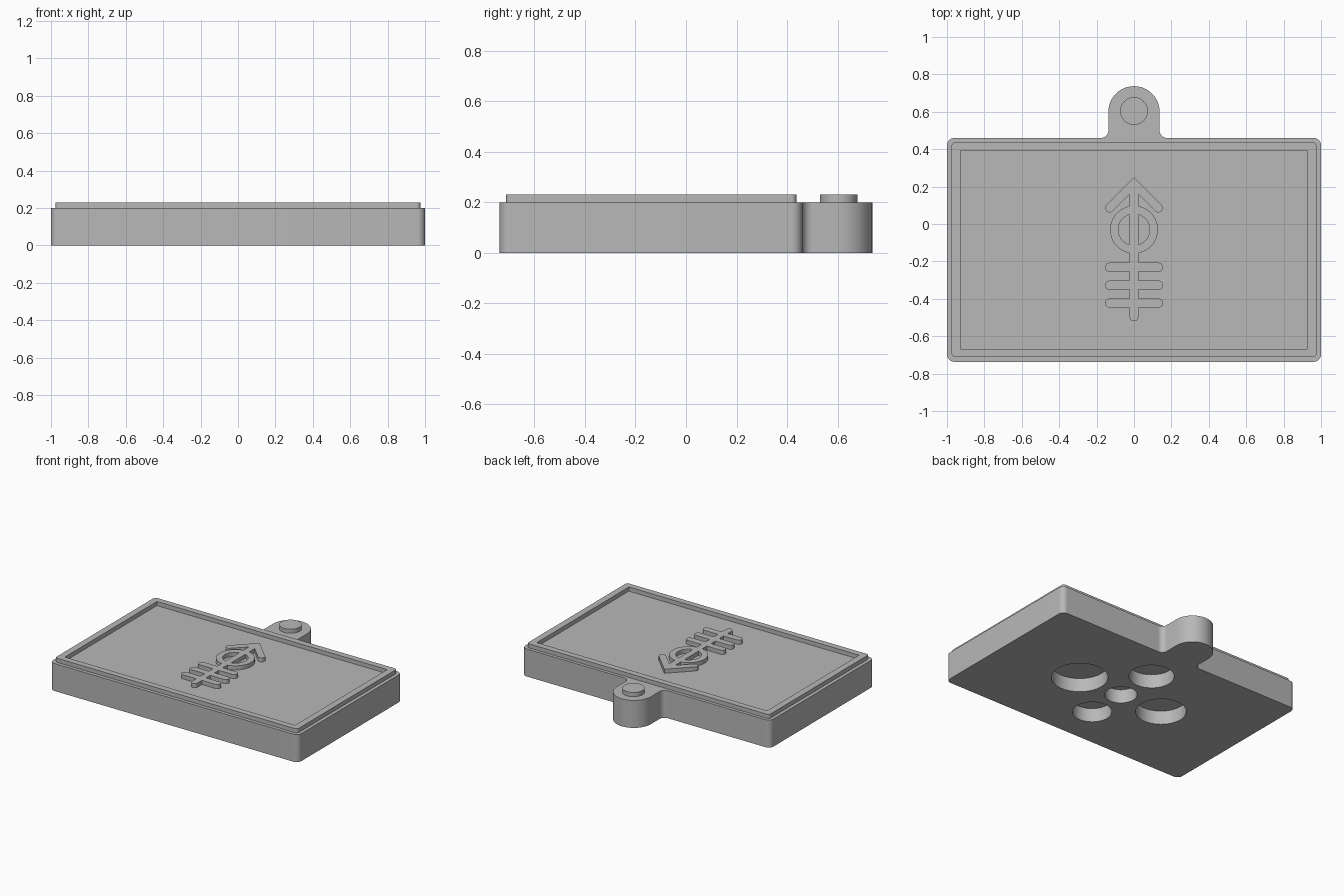
import bpy, bmesh, math
from mathutils import Vector

if "Cube" in bpy.data.objects:
    bpy.data.objects.remove(bpy.data.objects["Cube"])

grey = bpy.data.materials.new("plain_grey")
grey.diffuse_color = (0.48, 0.48, 0.48, 1)
grey.use_nodes = True
grey.node_tree.nodes["Principled BSDF"].inputs["Base Color"].default_value = grey.diffuse_color


def outline(corners, steps=12):
    """Closed loop of right-angled corners (x, y, radius), each rounded off."""
    pts = []
    for i, (x, y, r) in enumerate(corners):
        p = Vector((x, y))
        d1 = (Vector(corners[i - 1][:2]) - p).normalized()
        d2 = (Vector(corners[(i + 1) % len(corners)][:2]) - p).normalized()
        c = p + r * (d1 + d2)
        for k in range(steps + 1 if r else 1):
            a = math.pi / 2 * k / steps
            q = c - r * (d2 * math.cos(a) + d1 * math.sin(a))
            if not pts or (q - pts[-1]).length > 1e-5:
                pts.append(q)
    if (pts[0] - pts[-1]).length < 1e-5:
        pts.pop()
    return pts


def rect(x0, x1, y0, y1, r=0):
    return outline([(x0, y0, r), (x1, y0, r), (x1, y1, r), (x0, y1, r)])


def circle(x, y, r, n=64):
    return [Vector((x + r * math.cos(2 * math.pi * k / n),
                    y + r * math.sin(2 * math.pi * k / n))) for k in range(n)]


def prism(name, loops, z0, z1):
    """Extrude an outline; any further loops are openings."""
    bm = bmesh.new()
    edges = []
    for loop in loops:
        vs = [bm.verts.new((p.x, p.y, z0)) for p in loop]
        if len(loops) == 1:
            bm.faces.new(vs)
        else:
            edges += [bm.edges.new((vs[i - 1], vs[i])) for i in range(len(vs))]
    if edges:
        bmesh.ops.triangle_fill(bm, use_beauty=True, edges=edges, normal=(0, 0, 1))
    res = bmesh.ops.extrude_face_region(bm, geom=bm.faces[:], use_keep_orig=True)
    top = [g for g in res["geom"] if isinstance(g, bmesh.types.BMVert)]
    bmesh.ops.translate(bm, verts=top, vec=(0, 0, z1 - z0))
    bmesh.ops.recalc_face_normals(bm, faces=bm.faces[:])
    me = bpy.data.meshes.new(name)
    bm.to_mesh(me)
    bm.free()
    me.materials.append(grey)
    ob = bpy.data.objects.new(name, me)
    bpy.context.collection.objects.link(ob)
    return ob


def select(ob):
    bpy.ops.object.select_all(action='DESELECT')
    ob.select_set(True)
    bpy.context.view_layer.objects.active = ob


def combine(ob, tool, operation):
    select(ob)
    mod = ob.modifiers.new("combine", 'BOOLEAN')
    mod.operation, mod.solver, mod.object = operation, 'EXACT', tool
    bpy.ops.object.modifier_apply(modifier=mod.name)
    bpy.data.objects.remove(tool)


# Base plate with hanging tab
TAB_Y, TAB_R = 0.60, 0.137
plate = prism("base_plate", [outline([
    (-1, -0.737, 0.04), (1, -0.737, 0.04), (1, 0.46, 0.04),
    (TAB_R, 0.46, 0.04), (TAB_R, TAB_Y + TAB_R, TAB_R),
    (-TAB_R, TAB_Y + TAB_R, TAB_R), (-TAB_R, 0.46, 0.04), (-1, 0.46, 0.04)])], 0, 0.2)

# Five blind round recesses in the underside
for x, y, r in [(0.355, -0.135, 0.187), (0, 0.18, 0.15), (0, -0.135, 0.107),
                (0, -0.43, 0.13), (-0.345, -0.135, 0.167)]:
    combine(plate, prism("recess_cutter", [circle(x, y, r)], -0.1, 0.1), 'DIFFERENCE')

# Raised border and tab stud
TOP, SUNK = 0.23, 0.195
rim = prism("raised_rim", [rect(-0.975, 0.975, -0.712, 0.437, 0.02),
                           rect(-0.927, 0.927, -0.667, 0.392)], SUNK, TOP)
stud = prism("tab_stud", [circle(0, TAB_Y + 0.004, 0.074)], SUNK, TOP)

# Raised ornament: stem, ring, three crossbars and arrowhead
W = 0.024
ornament = prism("ornament", [rect(-0.023, 0.023, -0.52, 0.215, 0.0229)], SUNK, TOP)
combine(ornament, prism("ring", [circle(0, -0.03, 0.128), circle(0, -0.03, 0.084)],
                        SUNK, TOP), 'UNION')
for y in (-0.231, -0.327, -0.423):
    combine(ornament, prism("crossbar", [rect(-0.155, 0.155, y - W, y + W, W)],
                            SUNK, TOP), 'UNION')
cap = [Vector((0.13 + W * math.cos(a), 0.086 + W * math.sin(a)))
       for a in (math.pi / 4 - math.pi * k / 16 for k in range(17))]
head = [Vector((0, 0.25))] + cap + [Vector((0, 0.182))]
head += [Vector((-p.x, p.y)) for p in reversed(cap)]
combine(ornament, prism("arrowhead", [head], SUNK, TOP), 'UNION')

for ob in (plate, rim, stud, ornament):
    select(ob)
    bpy.ops.object.shade_smooth_by_angle(angle=math.radians(30))
